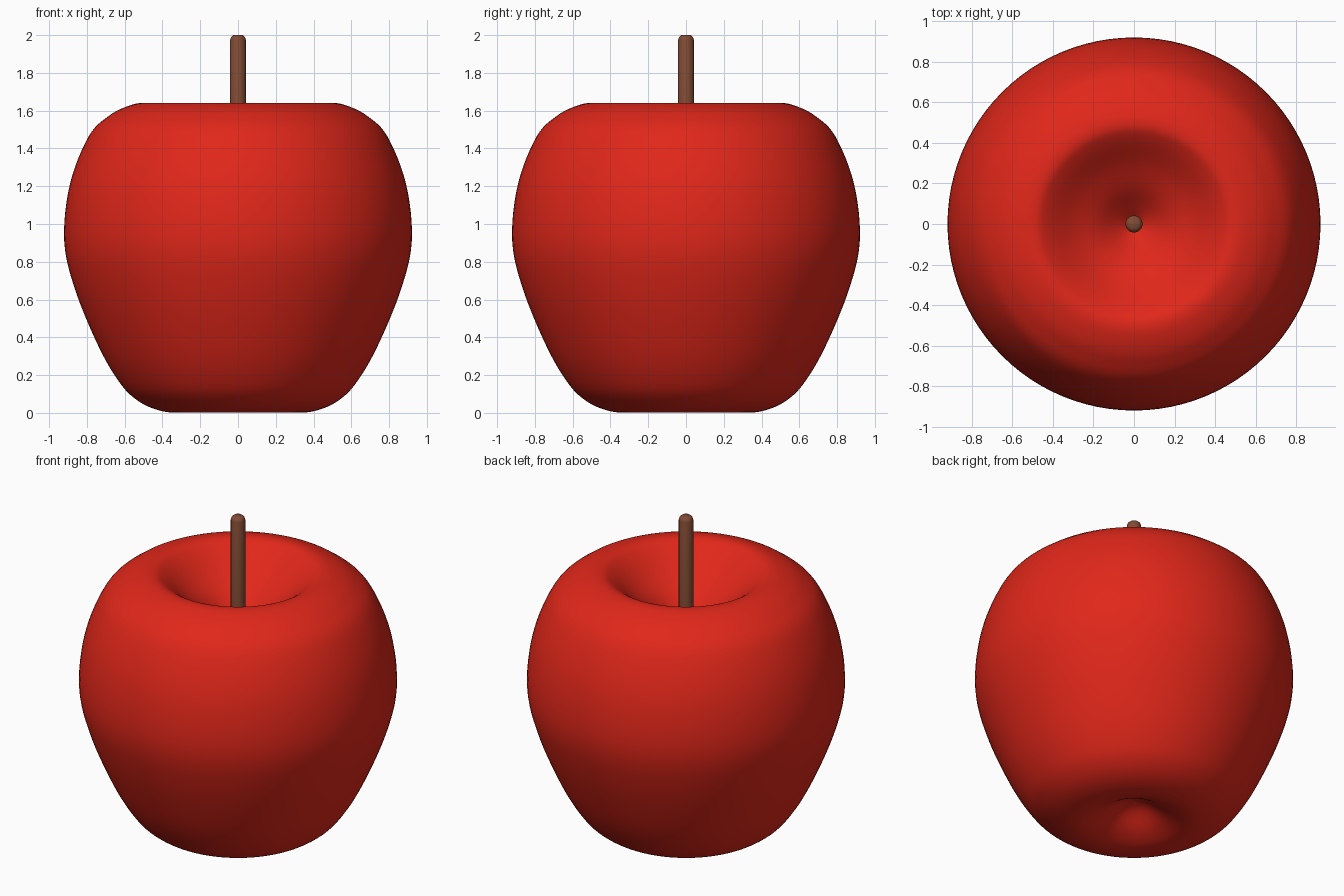
import bpy, bmesh, math
from mathutils import Vector

if "Cube" in bpy.data.objects:
    bpy.data.objects.remove(bpy.data.objects["Cube"])


def material(name, color):
    m = bpy.data.materials.new(name)
    m.diffuse_color = (*color, 1)
    m.use_nodes = True
    m.node_tree.nodes["Principled BSDF"].inputs["Base Color"].default_value = m.diffuse_color
    return m


def smooth_path(pts, steps=6):
    # Catmull-Rom curve through the profile points
    p = [Vector(q) for q in pts]
    p = [2 * p[0] - p[1]] + p + [2 * p[-1] - p[-2]]
    out = []
    for a, b, c, d in zip(p, p[1:], p[2:], p[3:]):
        for i in range(steps):
            t = i / steps
            out.append(0.5 * (2 * b + (c - a) * t + (2 * a - 5 * b + 4 * c - d) * t ** 2
                              + (3 * b - a - 3 * c + d) * t ** 3))
    return out + [p[-2]]


def lathe(name, pts, segments, mat, angle):
    bm = bmesh.new()
    verts = [bm.verts.new((max(r, 0), 0, z)) for r, z in pts]
    edges = [bm.edges.new(e) for e in zip(verts, verts[1:])]
    bmesh.ops.spin(bm, geom=verts + edges, cent=(0, 0, 0), axis=(0, 0, 1),
                   angle=2 * math.pi, steps=segments, use_duplicate=False)
    bmesh.ops.remove_doubles(bm, verts=bm.verts, dist=1e-4)
    bmesh.ops.recalc_face_normals(bm, faces=bm.faces)
    mesh = bpy.data.meshes.new(name)
    bm.to_mesh(mesh)
    bm.free()
    mesh.materials.append(mat)
    obj = bpy.data.objects.new(name, mesh)
    bpy.context.collection.objects.link(obj)
    bpy.ops.object.select_all(action='DESELECT')
    obj.select_set(True)
    bpy.context.view_layer.objects.active = obj
    bpy.ops.object.shade_smooth_by_angle(angle=math.radians(angle))
    return obj


# Fruit body: bottom dimple, round flank, deep top dimple
body = [(0, 0.14), (0.08, 0.115), (0.2, 0.04), (0.32, 0.002), (0.44, 0.02),
        (0.545, 0.075), (0.63, 0.165), (0.735, 0.345), (0.86, 0.645), (0.92, 0.91),
        (0.89, 1.21), (0.79, 1.465), (0.68, 1.575), (0.575, 1.627), (0.49, 1.64),
        (0.42, 1.605), (0.3, 1.505), (0.18, 1.42), (0.09, 1.34), (0, 1.26)]
lathe("apple_body", smooth_path(body), 96, material("red_skin", (0.75, 0.02, 0.01)), 80)

# Stem: straight rod with a softened tip
stem = [(0, 1.22), (0.042, 1.22), (0.042, 1.975), (0.037, 1.99), (0.025, 2.0), (0, 2.0)]
lathe("stem", stem, 32, material("brown_bark", (0.22, 0.07, 0.035)), 50)
